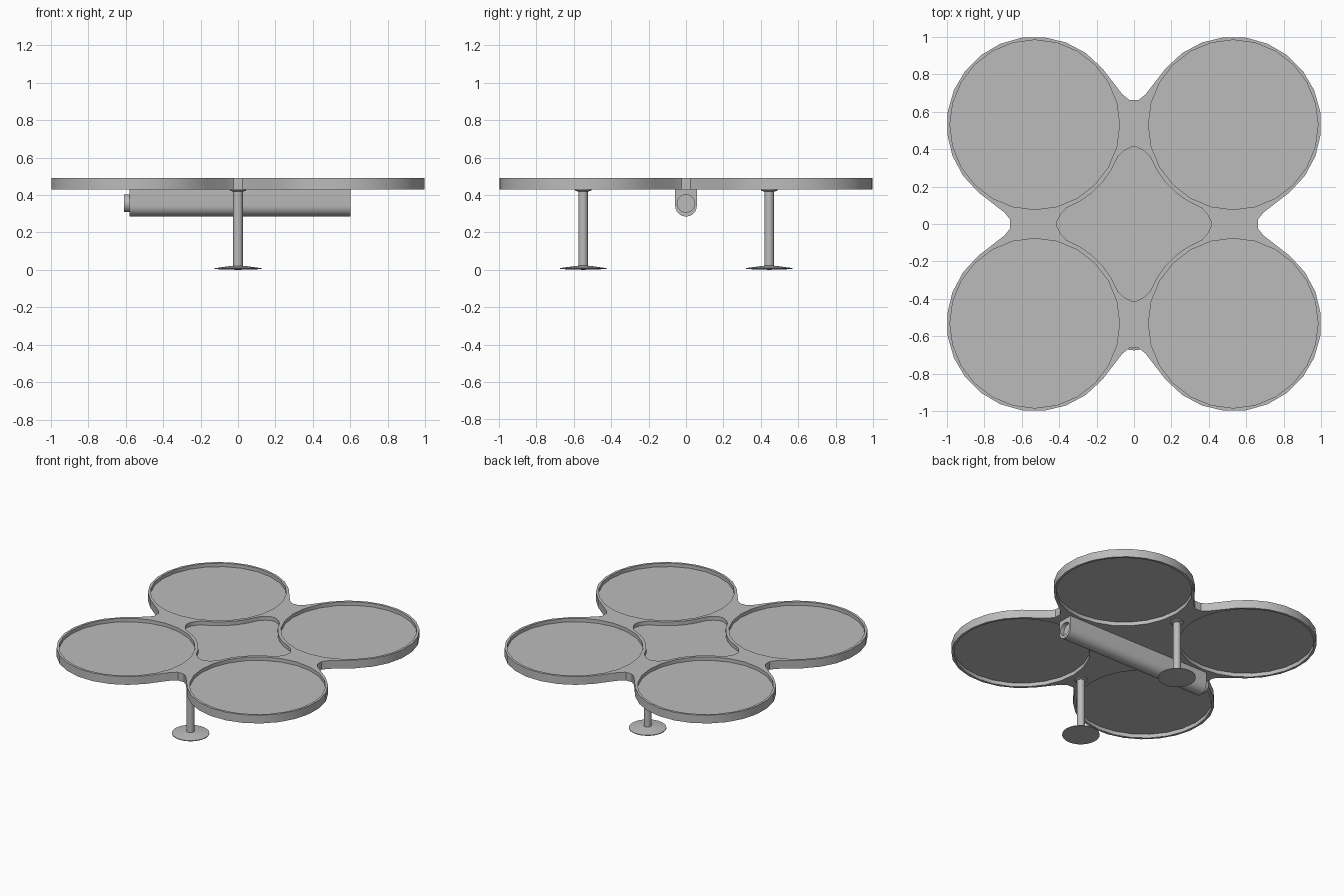
import bpy, bmesh, math
from mathutils import Matrix, Vector

if "Cube" in bpy.data.objects:
    bpy.data.objects.remove(bpy.data.objects["Cube"], do_unlink=True)

grey = bpy.data.materials.new("plain_grey")
grey.use_nodes = True
colour = (0.5, 0.5, 0.5, 1)
grey.diffuse_color = colour
grey.node_tree.nodes["Principled BSDF"].inputs["Base Color"].default_value = colour

ROTOR = 0.53            # rotor centre offset on x and y
TOP, BASE = 0.49, 0.43  # frame heights
BORE = (0.0, 0.355)     # tube centre in the pod section


def arc(cx, cy, r, a0, a1, n):
    """Points along an arc, both ends included, in degrees."""
    angles = [math.radians(a0 + (a1 - a0) * i / n) for i in range(n + 1)]
    return [(cx + r * math.cos(a), cy + r * math.sin(a)) for a in angles]


def circle(cx, cy, r, n=24):
    return arc(cx, cy, r, 0, 360, n)[:-1]


def four_times(points):
    """Repeat a quarter outline around the z axis."""
    return [tuple(Matrix.Rotation(math.pi / 2 * k, 2) @ Vector(p))
            for k in range(4) for p in points]


def smooth(obj):
    bpy.ops.object.select_all(action="DESELECT")
    obj.select_set(True)
    bpy.context.view_layer.objects.active = obj
    bpy.ops.object.shade_smooth_by_angle(angle=math.radians(35))


def prism(name, loops, lo, hi, along_x=False):
    """Extrude an outline (first loop) with holes (other loops)."""
    curve = bpy.data.curves.new(name, "CURVE")
    curve.dimensions = "2D"
    curve.fill_mode = "BOTH"
    curve.extrude = (hi - lo) / 2
    for loop in loops:
        spline = curve.splines.new("POLY")
        spline.points.add(len(loop) - 1)
        for point, (x, y) in zip(spline.points, loop):
            point.co = (x, y, 0, 1)
        spline.use_cyclic_u = True
    obj = bpy.data.objects.new(name, curve)
    bpy.context.collection.objects.link(obj)
    bpy.ops.object.select_all(action="DESELECT")
    obj.select_set(True)
    bpy.context.view_layer.objects.active = obj
    bpy.ops.object.convert(target="MESH")
    obj = bpy.context.view_layer.objects.active
    mesh = obj.data
    mesh.materials.clear()
    mesh.materials.append(grey)
    place = Matrix.Translation((0, 0, (lo + hi) / 2))
    if along_x:
        place = Matrix.Rotation(math.pi / 2, 4, "Z") @ Matrix.Rotation(math.pi / 2, 4, "X") @ place
    bm = bmesh.new()
    bm.from_mesh(mesh)
    bmesh.ops.remove_doubles(bm, verts=bm.verts, dist=0.0005)
    bmesh.ops.recalc_face_normals(bm, faces=bm.faces)
    bm.transform(place)
    bm.to_mesh(mesh)
    bm.free()
    smooth(obj)
    return obj


def lathe(name, profile, location):
    """Spin a (radius, height) profile around z."""
    bm = bmesh.new()
    verts = [bm.verts.new((r, 0, z)) for r, z in profile]
    edges = [bm.edges.new(pair) for pair in zip(verts, verts[1:])]
    bmesh.ops.spin(bm, geom=verts + edges, cent=(0, 0, 0), axis=(0, 0, 1),
                   angle=math.tau, steps=24)
    bmesh.ops.remove_doubles(bm, verts=bm.verts, dist=0.0005)
    bmesh.ops.recalc_face_normals(bm, faces=bm.faces)
    mesh = bpy.data.meshes.new(name)
    bm.to_mesh(mesh)
    bm.free()
    mesh.materials.append(grey)
    obj = bpy.data.objects.new(name, mesh)
    obj.location = location
    bpy.context.collection.objects.link(obj)
    smooth(obj)
    return obj


# Frame: four joined rings with a rounded valley between each pair
outline = four_times(arc(ROTOR, ROTOR, 0.47, -50, 140, 13)
                     + [(0.06, 0.69), (0.025, 0.663), (-0.025, 0.663), (-0.06, 0.69)])
pocket = four_times([(0.41, 0.015), (0.393, 0.05)]
                    + arc(ROTOR, ROTOR, 0.475, 249, 201, 5)
                    + [(0.05, 0.393), (0.015, 0.41)])
corners = [(sx * ROTOR, sy * ROTOR) for sx in (-1, 1) for sy in (-1, 1)]
rings = [circle(x, y, 0.453) for x, y in corners]
prism("frame", [outline, pocket] + rings, BASE, TOP)

# Floor of the central pocket
prism("pocket_floor", [pocket], BASE, 0.462)

# Thin rotor discs halfway up the rings
for (x, y), ring in zip(corners, rings):
    name = ("back" if y > 0 else "front") + ("_left" if x > 0 else "_right") + "_rotor_disc"
    prism(name, [ring], 0.458, 0.464)

# Pod slung under the frame, with a tube sliding through it
section = arc(0, 0.343, 0.058, 180, 360, 12) + [(0.058, BASE), (-0.058, BASE)]
bore = circle(*BORE, 0.047)
prism("pod", [section, bore], -0.58, 0.60, along_x=True)
prism("pod_tube", [bore], -0.61, 0.57, along_x=True)

# Legs with round feet and top collars
leg_profile = [(0, 0), (0.125, 0.004), (0.125, 0.009), (0.045, 0.02), (0.026, 0.022),
               (0.026, 0.418), (0.044, 0.424), (0.044, BASE), (0, BASE)]
lathe("front_leg", leg_profile, (0, -0.55, 0))
lathe("back_leg", leg_profile, (0, 0.445, 0))
